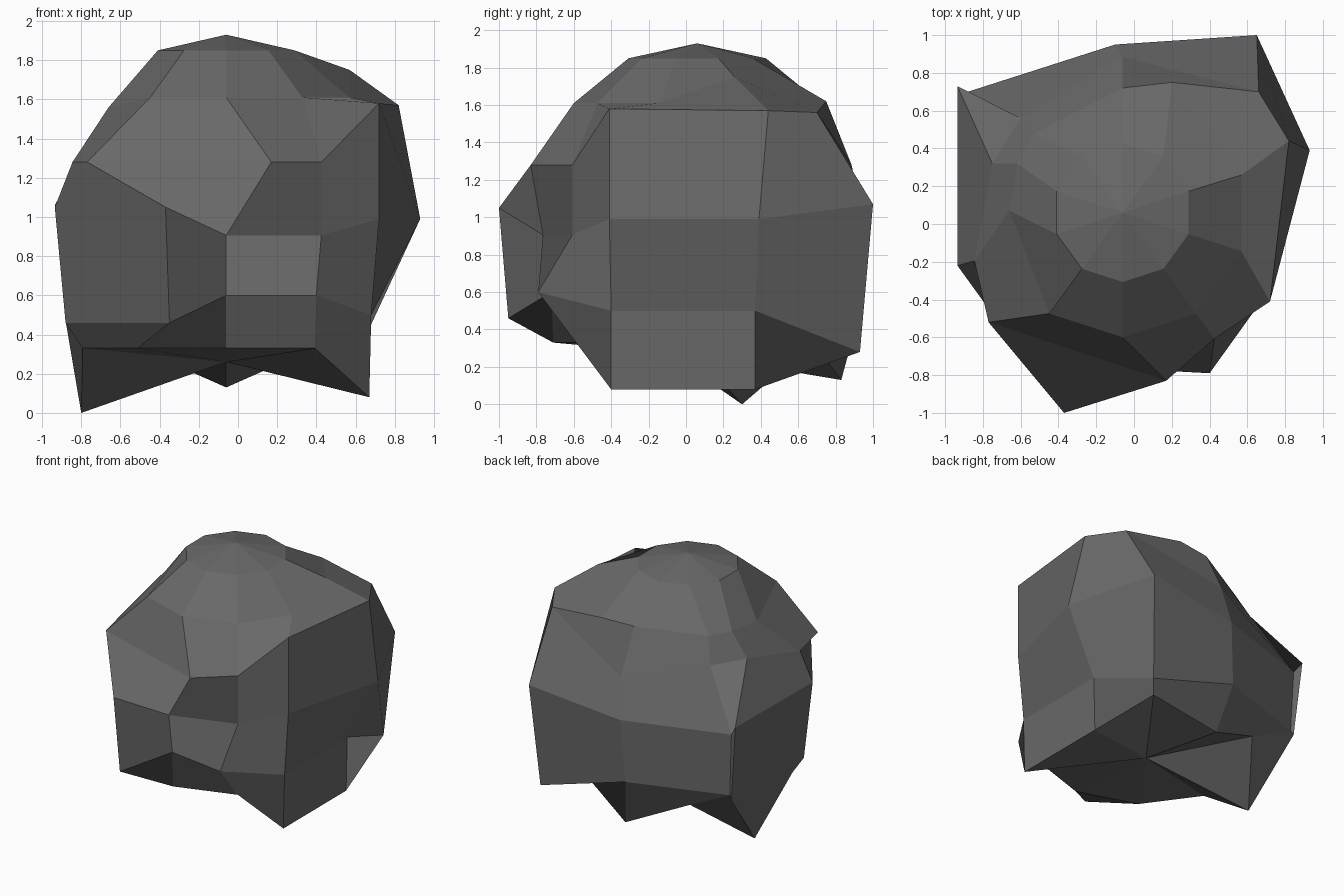
import bpy, bmesh
from math import sin, cos, radians

if "Cube" in bpy.data.objects:
    bpy.data.objects.remove(bpy.data.objects["Cube"])

SEGS = 10
CENTRE = (-0.06, 0.06)

# Base boulder: rounded dome above, straight sides below (radius, height)
profile = [(0.367, 1.85), (0.66, 1.61), (0.825, 1.28),
           (0.825, 0.906), (0.78, 0.60), (0.77, 0.33)]

# Chipped corners, pulled off the base form; one table per ring, segment -> point
# (segment 0 faces the front, counting towards the right)
shoulder = {3: (.57, .26, 1.75), 4: (.20, .75, 1.62), 6: (-.53, .48, 1.57),
            7: (-.62, .32, 1.57), 8: (-.66, .07, 1.56)}
upper = {0: (.17, -.83, 1.28), 2: (.72, -.41, 1.58), 3: (.82, .44, 1.57),
         4: (.66, .70, 1.56), 6: (-.60, .56, 1.39), 7: (-.75, .32, 1.39),
         9: (-.77, -.52, 1.28)}
middle = {2: (.72, -.41, .99), 3: (.93, .39, .99), 4: (.65, 1.0, 1.07),
          5: (-.10, .95, .98), 6: (-.88, .70, .98), 7: (-.935, .73, 1.06),
          8: (-.935, -.22, 1.05), 9: (-.37, -1.0, 1.05)}
lower = {1: (.40, -.79, .60), 2: (.68, -.40, .50), 3: (.68, .37, .50),
         4: (.60, .93, .28), 5: (-.13, .93, .50), 6: (-.86, .69, .50),
         7: (-.88, .70, .47), 8: (-.88, -.19, .46), 9: (-.35, -.95, .46)}
base = {2: (.67, -.40, .08), 3: (.67, .37, .08),
        5: (-.06, .83, .13), 7: (-.80, .30, 0)}
chips = [{}, shoulder, upper, middle, lower, base]

bm = bmesh.new()


def ring(radius, z, moved):
    verts = []
    for k in range(SEGS):
        a = radians(-90 + k * 360 / SEGS)
        p = (CENTRE[0] + radius * cos(a), CENTRE[1] + radius * sin(a), z)
        verts.append(bm.verts.new(moved.get(k, p)))
    return verts


rings = [ring(r, z, c) for (r, z), c in zip(profile, chips)]
top = bm.verts.new((*CENTRE, 1.93))
bottom = bm.verts.new((*CENTRE, 0.26))

# Skin between rings, with fans at both ends
for k in range(SEGS):
    n = (k + 1) % SEGS
    bm.faces.new((top, rings[0][k], rings[0][n]))
    bm.faces.new((bottom, rings[-1][n], rings[-1][k]))
    for hi, lo in zip(rings, rings[1:]):
        bm.faces.new((hi[k], lo[k], lo[n], hi[n]))
bmesh.ops.recalc_face_normals(bm, faces=bm.faces)

mesh = bpy.data.meshes.new("boulder")
bm.to_mesh(mesh)
bm.free()

# Flat-faced dark stone
stone = bpy.data.materials.new("dark grey stone")
stone.diffuse_color = (0.14, 0.14, 0.14, 1)
stone.use_nodes = True
stone.node_tree.nodes["Principled BSDF"].inputs["Base Color"].default_value = stone.diffuse_color
mesh.materials.append(stone)
boulder = bpy.data.objects.new("boulder", mesh)
bpy.context.collection.objects.link(boulder)
